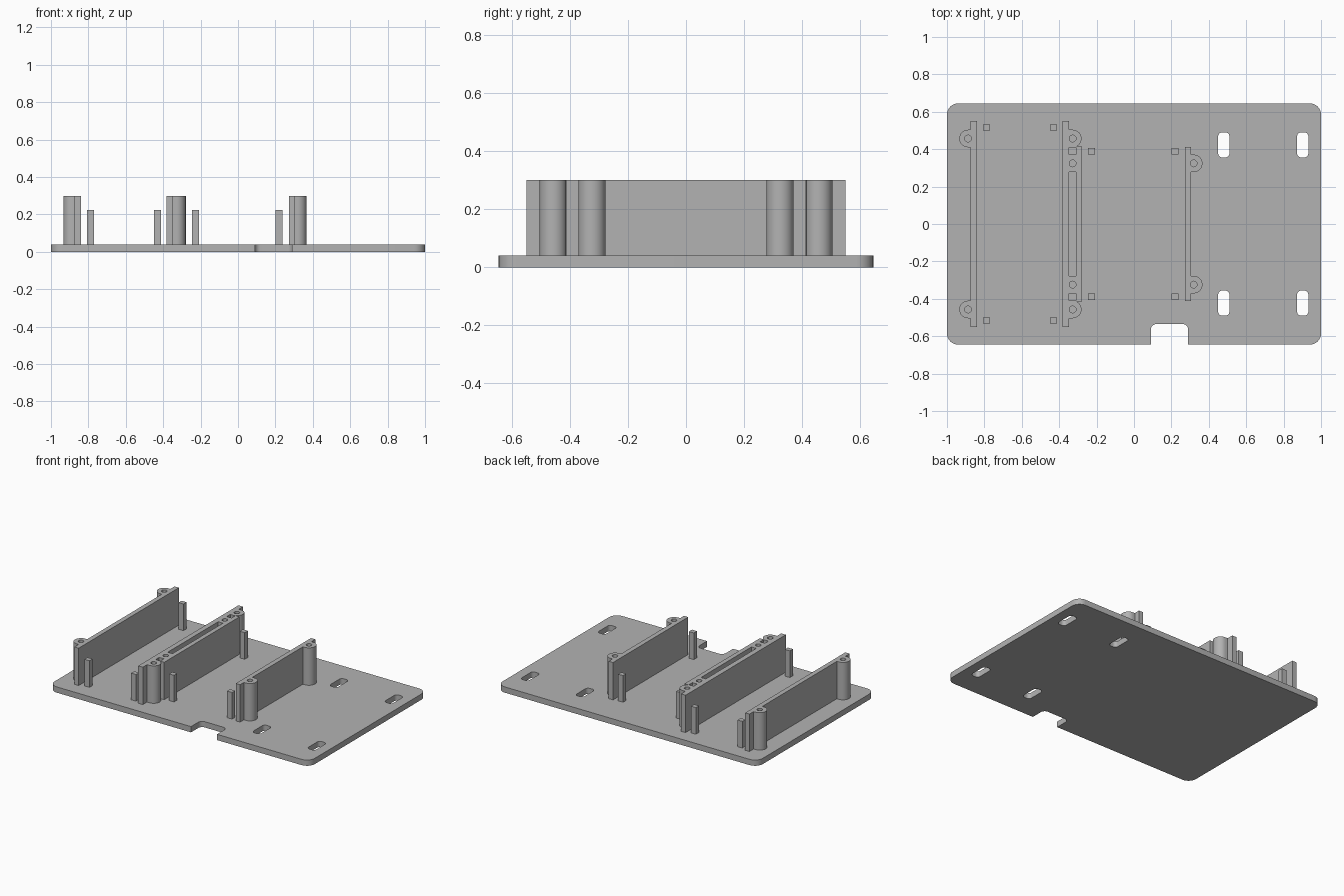
import bpy
import bmesh
from math import cos, sin, pi, radians
from mathutils import Vector

if "Cube" in bpy.data.objects:
    bpy.data.objects.remove(bpy.data.objects["Cube"], do_unlink=True)

GREY = (0.45, 0.45, 0.45, 1)
grey = bpy.data.materials.new("plain grey")
grey.use_nodes = True
grey.diffuse_color = GREY
grey.node_tree.nodes["Principled BSDF"].inputs["Base Color"].default_value = GREY

PLATE, WALL, PEG = 0.04, 0.30, 0.225   # top heights
BOSS, HOLE = 0.047, 0.018              # radii
OUTER, INNER = 0.457, 0.324            # boss distances from the middle
LONG, SHORT = 0.55, 0.413              # half lengths of the walls
parts = []


def arc(cx, cy, r, start, end, steps=20):
    angles = [radians(start + (end - start) * i / steps) for i in range(steps + 1)]
    return [(cx + r * cos(a), cy + r * sin(a)) for a in angles]


def circle(cx, cy, r=HOLE):
    return arc(cx, cy, r, 0, 360, 32)[:-1]


def rectangle(cx, cy, w, d):
    return [(cx + sx * w / 2, cy + sy * d / 2)
            for sx, sy in ((-1, -1), (1, -1), (1, 1), (-1, 1))]


def rounded(corners, radii, steps=8):
    """Round the square corners of an outline."""
    out = []
    for i, (corner, r) in enumerate(zip(corners, radii)):
        p = Vector(corner)
        if r == 0:
            out.append(corner)
            continue
        before = (Vector(corners[i - 1]) - p).normalized()
        after = (Vector(corners[(i + 1) % len(corners)]) - p).normalized()
        centre = p + r * (before + after)
        for k in range(steps + 1):
            t = k / steps * pi / 2
            out.append(tuple(centre - r * (after * cos(t) + before * sin(t))))
    return out


def extrude(name, loops, z0, z1):
    """Raise a flat outline, with the further loops as holes."""
    curve = bpy.data.curves.new(name, "CURVE")
    curve.dimensions = "2D"
    curve.fill_mode = "BOTH"
    curve.extrude = (z1 - z0) / 2
    for loop in loops:
        spline = curve.splines.new("POLY")
        spline.points.add(len(loop) - 1)
        for point, (x, y) in zip(spline.points, loop):
            point.co = (x, y, 0, 1)
        spline.use_cyclic_u = True
    helper = bpy.data.objects.new(name + " outline", curve)
    bpy.context.collection.objects.link(helper)
    graph = bpy.context.evaluated_depsgraph_get()
    mesh = bpy.data.meshes.new_from_object(helper.evaluated_get(graph))
    bpy.data.objects.remove(helper, do_unlink=True)
    bpy.data.curves.remove(curve)

    bm = bmesh.new()
    bm.from_mesh(mesh)
    bmesh.ops.remove_doubles(bm, verts=bm.verts, dist=0.0001)
    bmesh.ops.translate(bm, verts=bm.verts, vec=(0, 0, (z0 + z1) / 2))
    bmesh.ops.recalc_face_normals(bm, faces=bm.faces)
    bm.to_mesh(mesh)
    bm.free()
    mesh.materials.clear()
    mesh.materials.append(grey)
    obj = bpy.data.objects.new(name, mesh)
    bpy.context.collection.objects.link(obj)
    parts.append(obj)


def mirror_y(half):
    return half + [(x, -y) for x, y in reversed(half)]


# Base plate with a cable notch in the front edge and four slots
plate = rounded(
    [(-1, -0.645), (0.09, -0.645), (0.09, -0.535), (0.29, -0.535),
     (0.29, -0.645), (1, -0.645), (1, 0.645), (-1, 0.645)],
    [0.06, 0, 0.03, 0.03, 0, 0.06, 0.06, 0.06])
slots = [rounded(rectangle(x, y, 0.06, 0.135), [0.022] * 4)
         for x in (0.48, 0.902) for y in (-0.423, 0.423)]
extrude("base_plate", [plate] + slots, 0, PLATE)


# Single walls with a screw boss near each end
def single_wall(name, x0, x1, boss_x, boss_y, half, side):
    outline = mirror_y([(x0, -half), (x1, -half), (x1, -boss_y - BOSS)]
                       + arc(boss_x, -boss_y, BOSS, -90, 90)
                       + [(x1, -boss_y + BOSS)])
    loops = [outline, circle(boss_x, -boss_y), circle(boss_x, boss_y)]
    loops = [[(side * x, y) for x, y in loop] for loop in loops]
    extrude(name, loops, PLATE, WALL)


single_wall("right_wall", 0.84, 0.873, 0.887, OUTER, LONG, -1)
single_wall("left_wall", 0.272, 0.305, 0.319, INNER, SHORT, 1)

# Double middle wall with two pairs of bosses and a gap between its sheets
mid = -0.328
outline = mirror_y([(-0.382, -LONG), (-0.347, -LONG), (-0.347, -OUTER - BOSS)]
                   + arc(mid, -OUTER, BOSS, -90, 66)
                   + [(-0.278, -SHORT)])
gap = 0.037
loops = [outline, rectangle(mid, 0, gap, 2 * (INNER - BOSS))]
for s in (-1, 1):
    loops += [circle(mid, s * OUTER), circle(mid, s * INNER),
              rectangle(mid, s * (OUTER + INNER) / 2, gap, OUTER - INNER - 2 * BOSS)]
extrude("middle_double_wall", loops, PLATE, WALL)

# Short retaining pegs beside the walls
for name, x, y in (("right_peg", -0.788, 0.516), ("middle_right_peg", -0.43, 0.516),
                   ("middle_left_peg", -0.227, 0.388), ("left_peg", 0.219, 0.388)):
    for end, s in (("front", -1), ("back", 1)):
        extrude(end + "_" + name, [rectangle(x, s * y, 0.038, 0.034)], PLATE, PEG)

# Smooth the round sides, keep the edges crisp
bpy.ops.object.select_all(action="DESELECT")
for obj in parts:
    obj.select_set(True)
bpy.context.view_layer.objects.active = parts[0]
bpy.ops.object.shade_smooth_by_angle(angle=radians(30))
